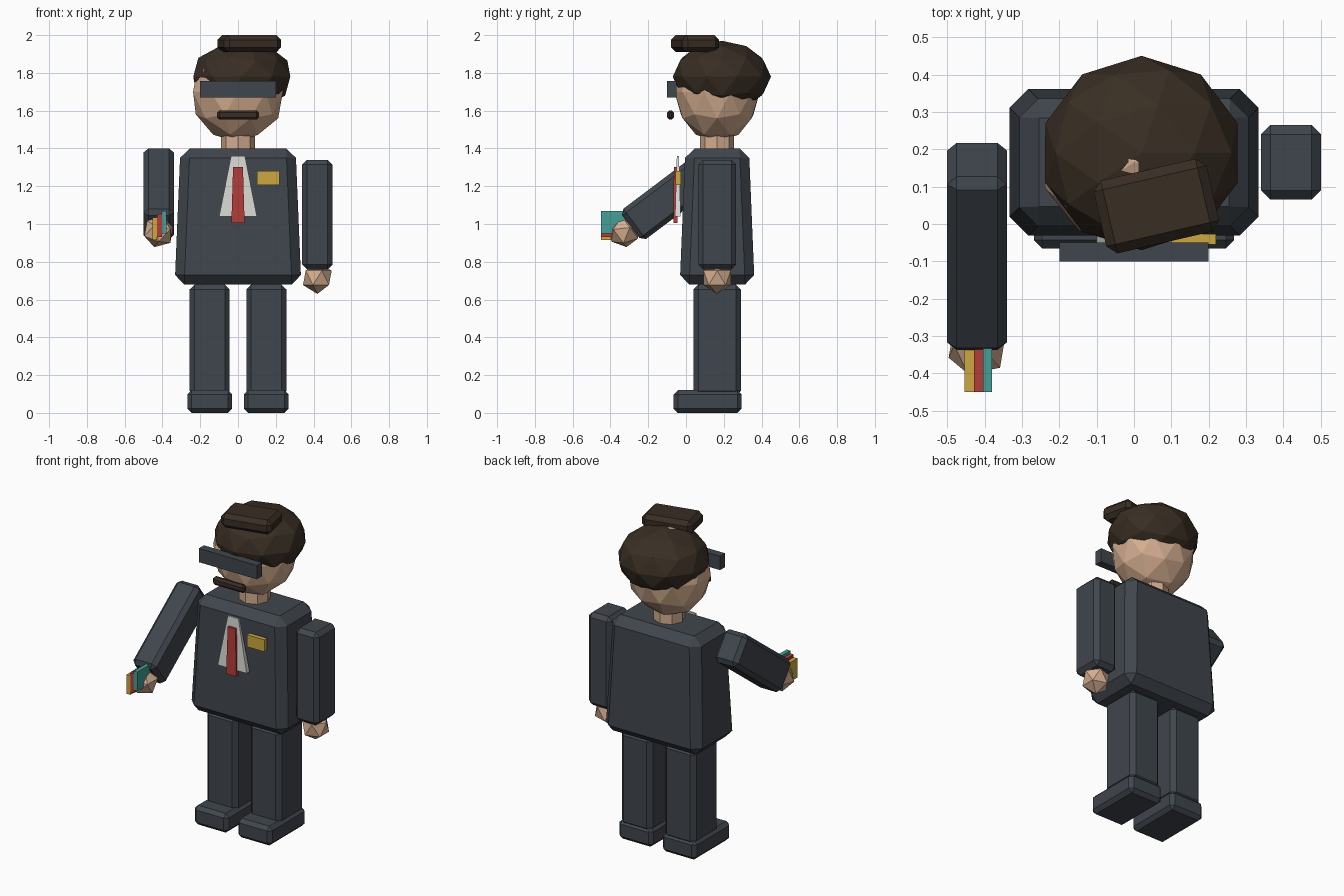
import bpy, bmesh, math
from mathutils import Matrix, Vector

if "Cube" in bpy.data.objects:
    bpy.data.objects.remove(bpy.data.objects["Cube"])


def material(name, rgb):
    m = bpy.data.materials.new(name)
    m.diffuse_color = (*rgb, 1)
    m.use_nodes = True
    m.node_tree.nodes["Principled BSDF"].inputs["Base Color"].default_value = m.diffuse_color
    return m


SUIT = material("dark slate", (0.051, 0.061, 0.074))
SKIN = material("skin", (0.66, 0.42, 0.275))
HAIR = material("dark brown", (0.040, 0.027, 0.017))
WHITE = material("off white", (0.70, 0.70, 0.67))
RED = material("red", (0.46, 0.045, 0.040))
GOLD = material("gold", (0.61, 0.39, 0.05))
TEAL = material("teal", (0.058, 0.35, 0.31))


def finish(bm, name, mat, loc, rot=(0, 0, 0), bevel=0):
    me = bpy.data.meshes.new(name)
    bm.to_mesh(me)
    bm.free()
    me.materials.append(mat)
    ob = bpy.data.objects.new(name, me)
    ob.location, ob.rotation_euler = loc, rot
    bpy.context.collection.objects.link(ob)
    if bevel:
        mod = ob.modifiers.new("chamfer", 'BEVEL')
        mod.width, mod.segments = bevel, 1
        mod.limit_method = 'NONE'
    return ob


def box(name, mat, loc, size, bevel=0, top=(1, 1), rot=(0, 0, 0)):
    """Chamfered box; top scales the upper face in x and y."""
    bm = bmesh.new()
    bmesh.ops.create_cube(bm, size=1)
    for v in bm.verts:
        k = top if v.co.z > 0 else (1, 1)
        v.co = Vector((v.co.x * size[0] * k[0], v.co.y * size[1] * k[1], v.co.z * size[2]))
    return finish(bm, name, mat, loc, rot, bevel)


def ball(name, mat, loc, radii, subdiv, rot=(0, 0, 0)):
    bm = bmesh.new()
    bmesh.ops.create_icosphere(bm, subdivisions=subdiv, radius=1,
                               matrix=Matrix.Diagonal((*radii, 1)))
    return finish(bm, name, mat, loc, rot)


CY = 0.165  # depth of the body axis

# Legs and shoes
for side, s in (("right", -1), ("left", 1)):
    box(side + "_leg", SUIT, (s * 0.15, CY, 0.385), (0.212, 0.25, 0.59), 0.026)
    box(side + "_shoe", SUIT, (s * 0.15, 0.115, 0.06), (0.236, 0.36, 0.12), 0.022)

# Jacket
box("jacket", SUIT, (0, CY, 1.04), (0.67, 0.396, 0.72), 0.05, top=(0.91, 0.85))

# Arms with hands: one hanging, one reaching forward
for side, x, cy, cz, ang in (("left", 0.42, CY, 1.05, 0),
                             ("right", -0.42, -0.06, 1.16, math.radians(-53))):
    rot = (ang, 0, 0)
    box(side + "_arm", SUIT, (x, cy, cz), (0.16, 0.2, 0.58), 0.025, rot=rot)
    hand = Vector((x, cy, cz)) + Matrix.Rotation(ang, 3, 'X') @ Vector((0, 0, -0.335))
    ball(side + "_hand", SKIN, hand, (0.085, 0.085, 0.085), 1, rot)

# Fan of cards in the raised hand
for name, mat, x, z in (("gold_card", GOLD, -0.441, 0.975),
                        ("red_card", RED, -0.416, 0.992),
                        ("teal_card", TEAL, -0.392, 1.01)):
    box(name, mat, (x, -0.38, z), (0.025, 0.14, 0.12))

# Shirt front, tie and badge
box("shirt_front", WHITE, (0, -0.043, 1.20), (0.20, 0.030, 0.32), top=(0.37, 0.37))
box("tie", RED, (0, -0.056, 1.153), (0.07, 0.022, 0.295), top=(0.75, 0.75))
box("badge", GOLD, (0.16, -0.041, 1.243), (0.12, 0.028, 0.075))

# Neck
bm = bmesh.new()
bmesh.ops.create_cone(bm, cap_ends=True, segments=8, radius1=0.09, radius2=0.09, depth=0.16)
finish(bm, "neck", SKIN, (0, CY, 1.44))

# Head and hair
ball("head", SKIN, (0, CY, 1.70), (0.25, 0.226, 0.267), 2)
ball("hair", HAIR, (0.02, 0.19, 1.78), (0.27, 0.26, 0.19), 2)
box("hair_quiff", HAIR, (0.06, 0.048, 1.955), (0.31, 0.20, 0.09), 0.025,
    rot=(0, 0, math.radians(13)))

# Glasses and moustache
box("glasses", SUIT, (0, -0.075, 1.713), (0.40, 0.05, 0.086))
box("moustache", HAIR, (0, -0.082, 1.577), (0.22, 0.038, 0.05), 0.013)
